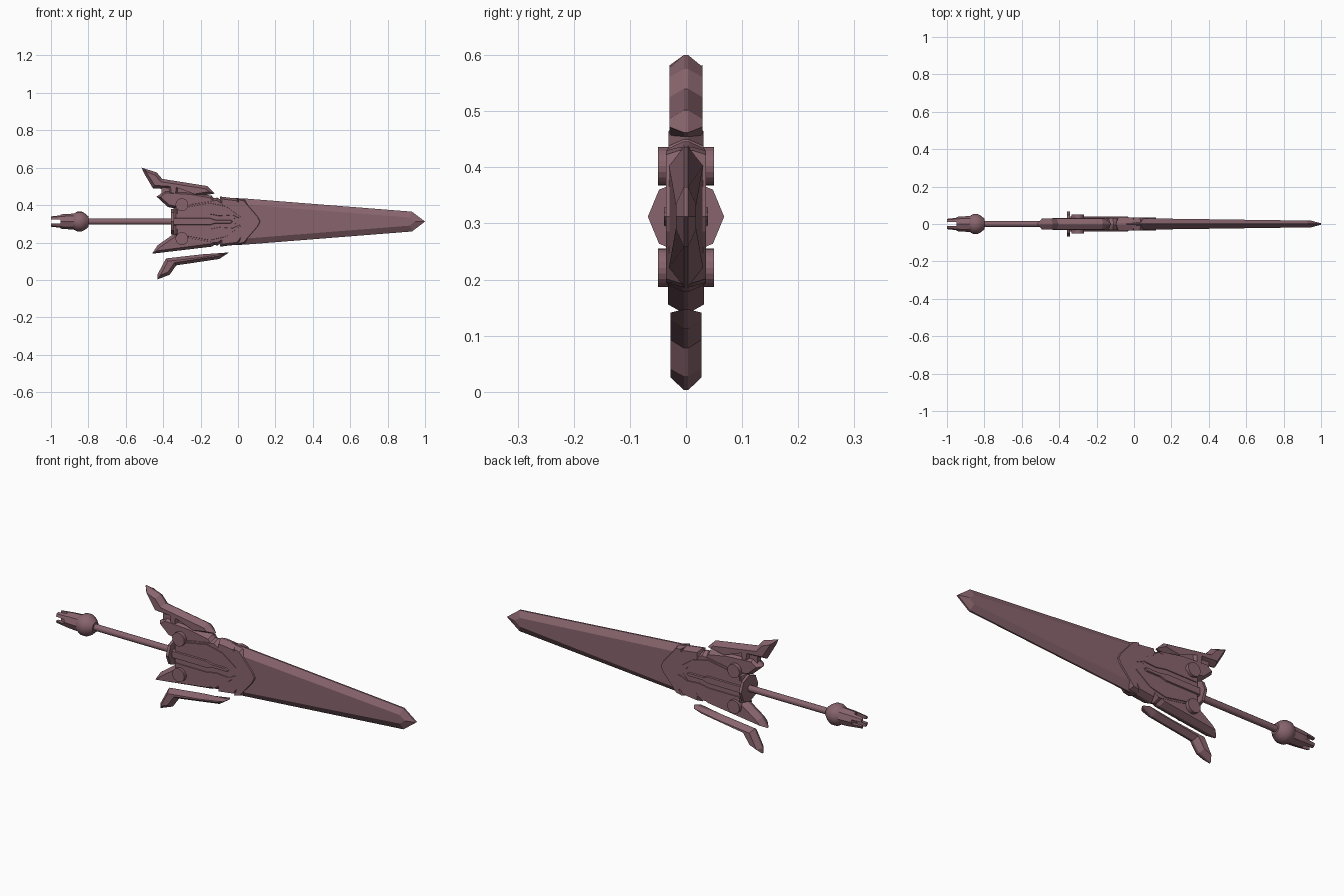
import bpy, bmesh, math
from mathutils import Vector, Matrix

if "Cube" in bpy.data.objects:
    bpy.data.objects.remove(bpy.data.objects["Cube"])

AXIS = 0.312  # height of the sword's long axis
mat = bpy.data.materials.new("dusky mauve")
mat.diffuse_color = (0.25, 0.13, 0.155, 1)
mat.use_nodes = True
mat.node_tree.nodes["Principled BSDF"].inputs["Base Color"].default_value = mat.diffuse_color


def finish(name, bm):
    bmesh.ops.recalc_face_normals(bm, faces=bm.faces)
    me = bpy.data.meshes.new(name)
    bm.to_mesh(me)
    bm.free()
    me.materials.append(mat)
    ob = bpy.data.objects.new(name, me)
    bpy.context.collection.objects.link(ob)
    return ob


def inset(pts, d):
    """Move every side of a counter-clockwise outline inward by d."""
    out = []
    for i, p in enumerate(pts):
        a = (p - pts[i - 1]).normalized()
        b = (pts[(i + 1) % len(pts)] - p).normalized()
        na, nb = Vector((-a.y, a.x)), Vector((-b.y, b.x))
        out.append(p + (na + nb) * d / max(1 + na.dot(nb), 0.45))
    return out


def plate(name, outline, thick, bevel, rim=0.004):
    """Double-sided plate in xz with a thin rim and sloped borders."""
    pts = [Vector(p) for p in outline]
    n = len(pts)
    if sum(pts[i - 1].cross(pts[i]) for i in range(n)) < 0:
        pts.reverse()
    inner = inset(pts, bevel)
    t = thick if callable(thick) else (lambda x: thick)
    bm = bmesh.new()
    rings = []
    for ring, side in ((inner, -1), (pts, -1), (pts, 1), (inner, 1)):
        rings.append([bm.verts.new((p.x, side * (t(p.x) if ring is inner else rim), p.y))
                      for p in ring])
    for r0, r1 in zip(rings, rings[1:]):
        for i in range(n):
            bm.faces.new((r0[i - 1], r0[i], r1[i], r1[i - 1]))
    caps = [bm.faces.new(rings[0]), bm.faces.new(rings[3])]
    bmesh.ops.triangulate(bm, faces=caps)
    return finish(name, bm)


def mirrored(half):
    """Complete an upper half outline (x, height above axis) below the axis."""
    return [(x, AXIS + h) for x, h in half] + \
           [(x, AXIS - h) for x, h in reversed(half) if h > 0]


def lathe(name, profile, sides, smooth=False):
    """Revolve (x, radius) pairs about the sword's long axis."""
    bm = bmesh.new()
    rings = []
    for x, r in profile:
        rings.append([bm.verts.new((x, r * math.cos(a), AXIS + r * math.sin(a)))
                      for a in (2 * math.pi * k / sides for k in range(sides))])
    for r0, r1 in zip(rings, rings[1:]):
        for i in range(sides):
            bm.faces.new((r0[i - 1], r0[i], r1[i], r1[i - 1]))
    bm.faces.new(rings[0])
    bm.faces.new(rings[-1])
    ob = finish(name, bm)
    if smooth:
        bpy.context.view_layer.objects.active = ob
        ob.select_set(True)
        bpy.ops.object.shade_smooth_by_angle(angle=math.radians(35))
        ob.select_set(False)
    return ob


def box(name, center, size):
    bm = bmesh.new()
    bmesh.ops.create_cube(bm, size=1, matrix=Matrix.Translation(center) @ Matrix.Diagonal((*size, 1)))
    return finish(name, bm)


# Blade, thinning towards the point
plate("blade", mirrored([(-0.06, 0.128), (0.04, 0.123), (0.93, 0.053), (1.0, 0)]),
      lambda x: 0.031 - 0.014 * max(x, 0), 0.032)

# Chevron collar at the root of the blade, and a narrower one behind it
plate("collar_front", mirrored([(0.125, 0), (0.11, 0.03), (0.035, 0.118), (-0.01, 0.124),
                                (0.065, 0.032), (0.075, 0)]), 0.036, 0.008, 0.012)
plate("collar_rear", mirrored([(0.085, 0), (0.07, 0.035), (0.0, 0.122), (-0.095, 0.134),
                               (-0.1, 0.09), (-0.02, 0)]), 0.034, 0.012, 0.005)

# Guard body with its raised spine
plate("guard_body", mirrored([(-0.345, 0.075), (-0.25, 0.105), (-0.11, 0.128),
                              (-0.03, 0.075), (0.05, 0.02), (0.05, 0)]), 0.033, 0.014)
plate("guard_spine", mirrored([(-0.345, 0.02), (-0.15, 0.02), (-0.12, 0.011),
                               (-0.04, 0.011), (-0.025, 0)]), 0.039, 0.004, 0.03)
for sign, name in ((1, "upper_shoulder"), (-1, "lower_shoulder")):
    plate(name, [(x, AXIS + sign * h) for x, h in
                 [(-0.33, 0.035), (-0.15, 0.035), (-0.1, 0.025), (-0.03, 0.03), (0.0, 0.015),
                  (0.03, 0.015), (-0.06, 0.085), (-0.15, 0.105), (-0.26, 0.085), (-0.33, 0.07)]],
          0.036, 0.006, 0.02)

# Upper wing with two notches along its inner edge
plate("upper_wing", [(-0.515, 0.6), (-0.435, 0.575), (-0.405, 0.54), (-0.165, 0.502),
                     (-0.125, 0.462), (-0.25, 0.44), (-0.25, 0.482), (-0.315, 0.488),
                     (-0.32, 0.445), (-0.37, 0.45), (-0.375, 0.485), (-0.455, 0.49),
                     (-0.505, 0.575)], 0.029, 0.016)
plate("upper_wing_root", [(-0.435, 0.445), (-0.375, 0.39), (-0.28, 0.37), (-0.1, 0.40),
                          (-0.14, 0.45), (-0.25, 0.47), (-0.39, 0.478)], 0.031, 0.013)
box("wing_notch_bridge", (-0.31, 0, 0.475), (0.2, 0.03, 0.05))

# Lower spike and the detached lower wing
plate("lower_spike", [(-0.46, 0.14), (-0.14, 0.178), (-0.09, 0.21), (-0.2, 0.25),
                      (-0.345, 0.245), (-0.43, 0.185)], 0.032, 0.016)
plate("lower_wing", [(-0.43, 0.003), (-0.365, 0.028), (-0.33, 0.078), (-0.1, 0.112),
                     (-0.048, 0.147), (-0.19, 0.137), (-0.385, 0.115), (-0.43, 0.03)],
      0.028, 0.016)

# Round bosses passing through the guard
for z, name in ((0.402, "upper_boss"), (0.221, "lower_boss")):
    bm = bmesh.new()
    bmesh.ops.create_cone(bm, cap_ends=True, segments=20, radius1=0.034, radius2=0.034, depth=0.1,
                          matrix=Matrix.Translation((-0.3, 0, z)) @ Matrix.Rotation(math.pi / 2, 4, 'X'))
    finish(name, bm)

# Hand stop, grip and pommel
lathe("hand_stop", [(-0.357, 0.068), (-0.343, 0.068)], 8)
lathe("grip", [(-0.83, 0.016), (-0.34, 0.016)], 12, True)
lathe("pommel_ring", [(-0.885, 0.038), (-0.872, 0.046), (-0.86, 0.053), (-0.835, 0.053),
                      (-0.815, 0.042), (-0.798, 0.026)], 20, True)
pommel = lathe("pommel", [(-1.0, 0.032), (-0.93, 0.04), (-0.87, 0.043)], 8)

# Crossed slots that fork the pommel's end
for i, size in enumerate(((0.1, 0.2, 0.022), (0.1, 0.022, 0.2))):
    cutter = box("slot_cutter", (-1.0, 0, AXIS), size)
    cutter.hide_render = True
    cutter.hide_set(True)
    mod = pommel.modifiers.new("slot", 'BOOLEAN')
    mod.object, mod.operation, mod.solver = cutter, 'DIFFERENCE', 'EXACT'
